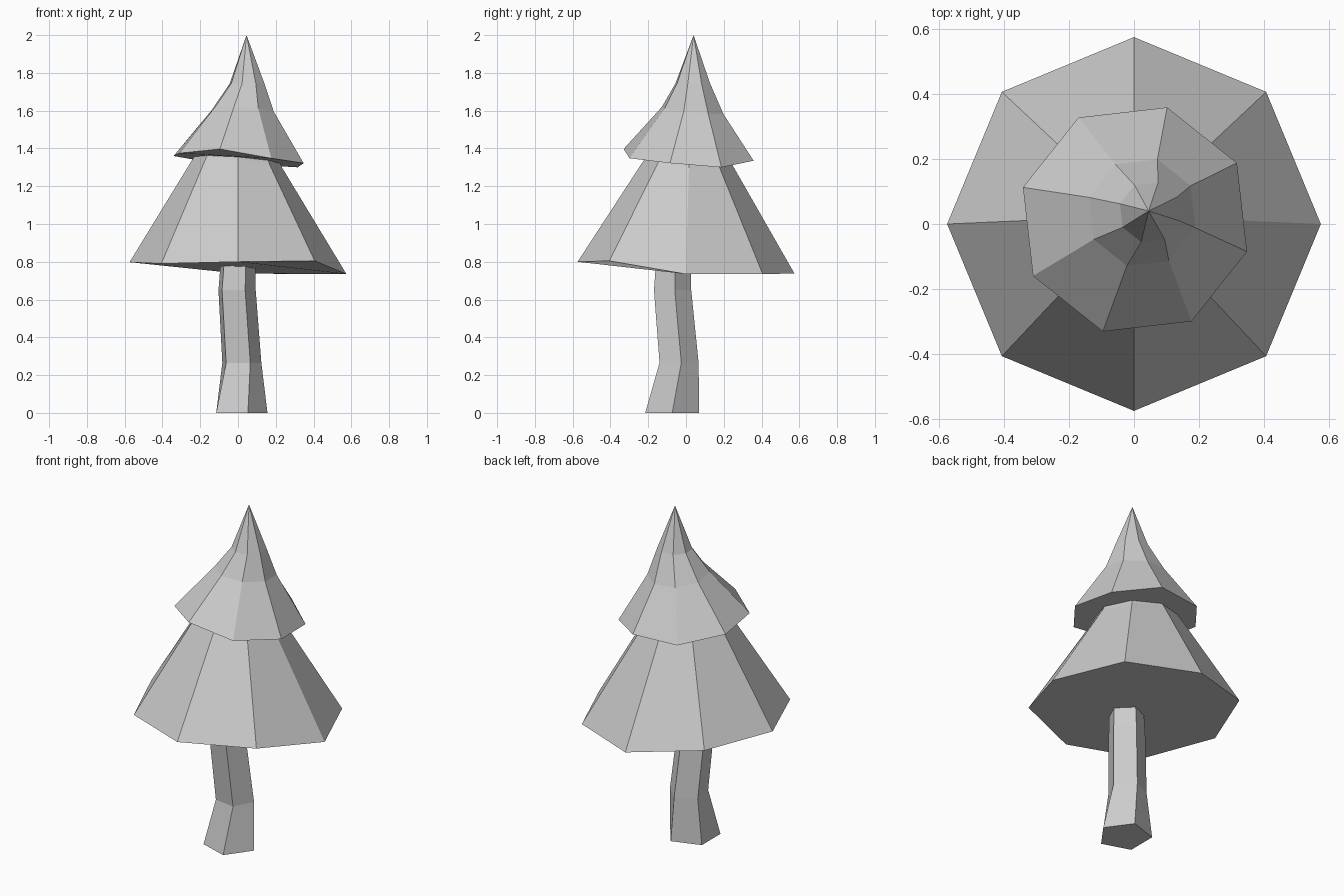
import bpy, bmesh
from math import cos, sin, radians

if "Cube" in bpy.data.objects:
    bpy.data.objects.remove(bpy.data.objects["Cube"])


def ring(sides, cx, cy, z, r, rot=0, heights=None, tilt=(0, 0)):
    """One polygon loop; heights overrides z per corner, tilt slopes it."""
    pts = []
    for i in range(sides):
        a = radians(rot + i * 360 / sides)
        x, y = cx + r * cos(a), cy + r * sin(a)
        h = heights[i] if heights else z + tilt[0] * x + tilt[1] * y
        pts.append((x, y, h))
    return pts


def loft(name, rings, apex=None):
    """Skin the loops from bottom to top, closing with a cap or a point."""
    bm = bmesh.new()
    loops = [[bm.verts.new(p) for p in r] for r in rings]
    n = len(loops[0])
    for low, high in zip(loops, loops[1:]):
        for i in range(n):
            j = (i + 1) % n
            bm.faces.new((low[i], low[j], high[j], high[i]))
    bm.faces.new(loops[0][::-1])
    if apex:
        tip = bm.verts.new(apex)
        for i in range(n):
            bm.faces.new((loops[-1][i], loops[-1][(i + 1) % n], tip))
    else:
        bm.faces.new(loops[-1])
    bmesh.ops.recalc_face_normals(bm, faces=bm.faces)
    mesh = bpy.data.meshes.new(name)
    bm.to_mesh(mesh)
    bm.free()
    obj = bpy.data.objects.new(name, mesh)
    bpy.context.collection.objects.link(obj)
    return obj


# Crooked five-sided trunk
loft("trunk", [
    ring(5, 0.006, -0.073, 0, 0.15),
    ring(5, 0.015, -0.042, 0.265, 0.11, 9),
    ring(5, -0.010, -0.076, 0.65, 0.105, 9),
    ring(5, 0.0, -0.068, 0.88, 0.095, 9),
])

# Wide lower foliage with an uneven hem
loft("lower_foliage", [
    ring(8, 0, 0, 0, 0.574,
         heights=[0.735, 0.735, 0.738, 0.793, 0.798, 0.79, 0.80, 0.805]),
    ring(8, 0.0, 0.015, 1.325, 0.235, tilt=(-0.12, -0.08)),
    ring(8, 0.02, 0.02, 1.48, 0.13),
], apex=(0.03, 0.03, 1.62))

# Twisted upper foliage, flaring out from the tip
loft("upper_foliage", [
    ring(8, 0.003, 0.014, 0, 0.358, 29,
         heights=[1.30, 1.335, 1.33, 1.36, 1.375, 1.397, 1.348, 1.322]),
    ring(8, 0.025, 0.035, 1.605, 0.17, 29, tilt=(-0.05, -0.1)),
    ring(8, 0.048, 0.036, 1.745, 0.095, 29),
], apex=(0.045, 0.04, 2.0))
